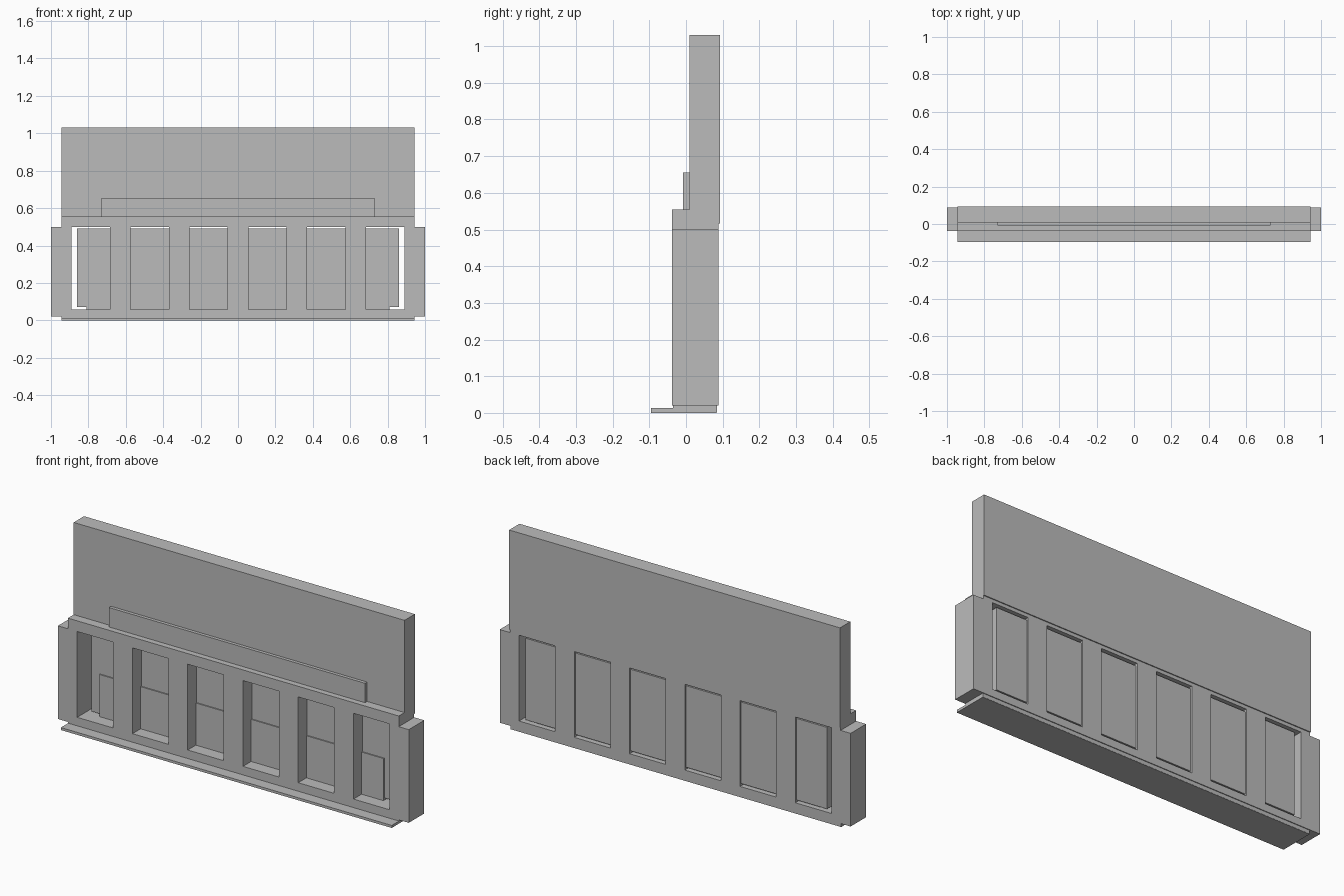
import bpy, bmesh

if "Cube" in bpy.data.objects:
    bpy.data.objects.remove(bpy.data.objects["Cube"])

grey = bpy.data.materials.new("plain grey")
grey.diffuse_color = (0.5, 0.5, 0.5, 1)
grey.use_nodes = True
grey.node_tree.nodes["Principled BSDF"].inputs["Base Color"].default_value = grey.diffuse_color


def finish(name, bm):
    bmesh.ops.recalc_face_normals(bm, faces=bm.faces[:])
    me = bpy.data.meshes.new(name)
    bm.to_mesh(me)
    bm.free()
    me.materials.append(grey)
    ob = bpy.data.objects.new(name, me)
    bpy.context.collection.objects.link(ob)
    return ob


def box(name, half_x, y0, y1, z0, z1):
    bm = bmesh.new()
    bmesh.ops.create_cube(bm, size=1)
    for v in bm.verts:
        v.co.x *= 2 * half_x
        v.co.y = y0 if v.co.y < 0 else y1
        v.co.z = z0 if v.co.z < 0 else z1
    return finish(name, bm)


# Shopfront frame: grid of cells with six openings left out, then extruded back
centres = [(i - 2.5) * 0.315 for i in range(6)]
half_open = 0.1025
xs = sorted([-1, -0.943, 0.943, 1] + [c + s * half_open for c in centres for s in (-1, 1)])
zs = [0.02, 0.058, 0.5, 0.555]
bm = bmesh.new()
for x0, x1 in zip(xs, xs[1:]):
    mid = (x0 + x1) / 2
    is_open = any(abs(mid - c) < half_open for c in centres)
    for row, (z0, z1) in enumerate(zip(zs, zs[1:])):
        if (row == 1 and is_open) or (row == 2 and abs(mid) > 0.943):
            continue
        bm.faces.new([bm.verts.new((x, -0.038, z))
                      for x, z in ((x0, z0), (x1, z0), (x1, z1), (x0, z1))])
bmesh.ops.remove_doubles(bm, verts=bm.verts[:], dist=1e-5)
ext = bmesh.ops.extrude_face_region(bm, geom=bm.faces[:], use_keep_orig=True)
for v in ext["geom"]:
    if isinstance(v, bmesh.types.BMVert):
        v.co.y = 0.088
finish("shopfront_frame", bm)

# Upper wall and sign board
box("upper_wall", 0.943, 0.009, 0.093, 0.517, 1.03)
box("sign_board", 0.73, -0.008, 0.012, 0.553, 0.655)

# Continuous panels behind the openings
box("back_panel", 0.86, 0.034, 0.08, 0.07, 0.49)
box("lower_panel", 0.81, 0.028, 0.06, 0.04, 0.275)

# Plinth and front step
box("plinth", 0.943, -0.036, 0.084, 0.001, 0.022)
box("front_step", 0.943, -0.095, 0.083, 0.0, 0.013)
